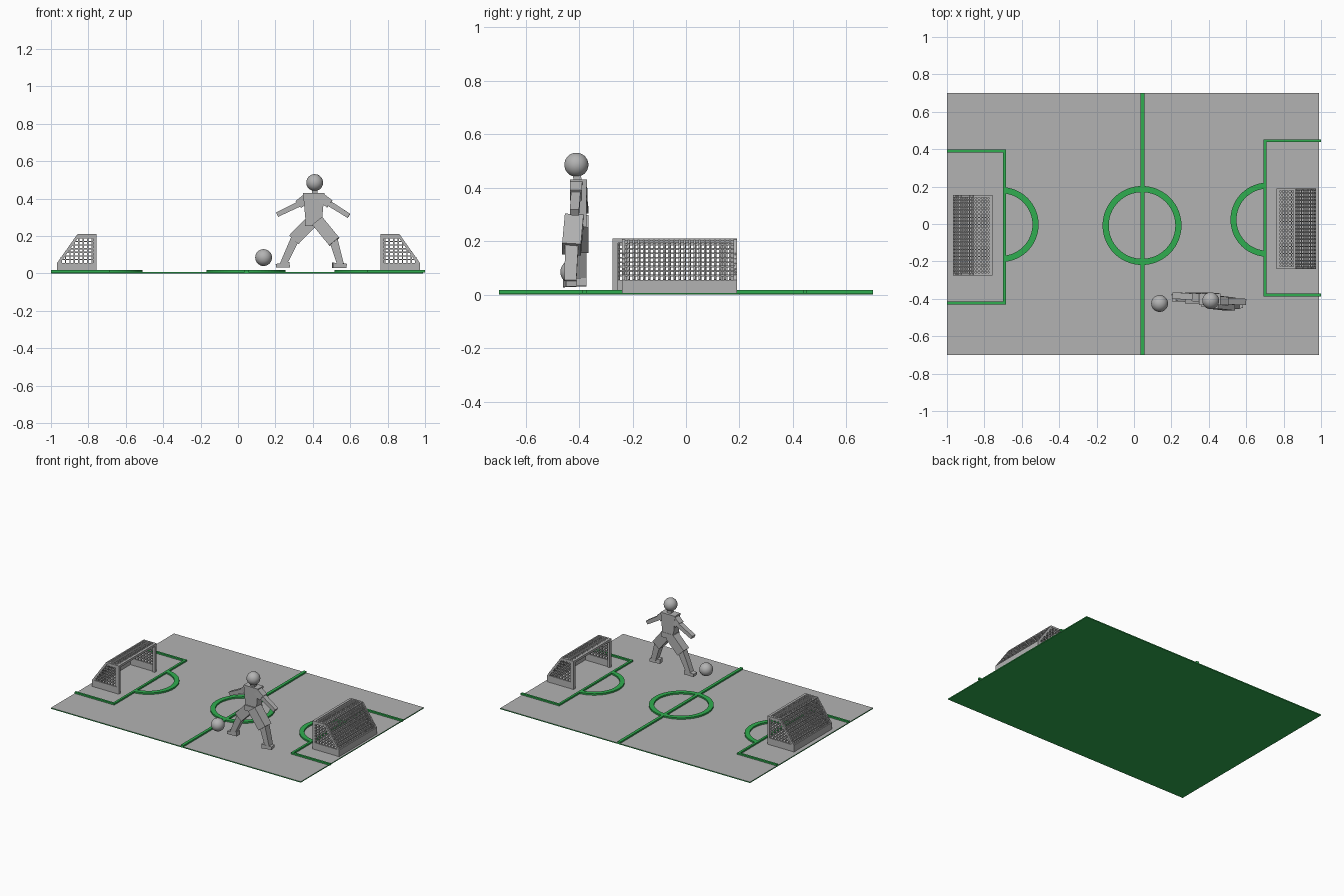
import bpy, bmesh, math
from mathutils import Vector, Matrix

if "Cube" in bpy.data.objects:
    bpy.data.objects.remove(bpy.data.objects["Cube"])


def material(name, rgb):
    m = bpy.data.materials.new(name)
    m.diffuse_color = (*rgb, 1)
    m.use_nodes = True
    m.node_tree.nodes["Principled BSDF"].inputs["Base Color"].default_value = m.diffuse_color
    return m


GREY = material("grey", (0.45, 0.45, 0.45))
GREEN = material("green", (0.03, 0.42, 0.08))


def finish(name, bm, mat):
    bmesh.ops.recalc_face_normals(bm, faces=bm.faces)
    me = bpy.data.meshes.new(name)
    bm.to_mesh(me)
    bm.free()
    me.materials.append(mat)
    ob = bpy.data.objects.new(name, me)
    bpy.context.collection.objects.link(ob)
    return ob


def add_box(bm, lo, hi):
    lo, hi = Vector(lo), Vector(hi)
    size = hi - lo
    mat = Matrix.Translation((lo + hi) / 2) @ Matrix.Diagonal((*map(abs, size), 1))
    bmesh.ops.create_cube(bm, size=1, matrix=mat)


def add_bar(bm, a, b, w0, d0, w1=None, d1=None):
    """Box from a to b; w is the width across y, d the other width, at each end."""
    a, b = Vector(a), Vector(b)
    axis = (b - a).normalized()
    ref = Vector((0, 1, 0)) if abs(axis.y) < 0.9 else Vector((1, 0, 0))
    side = axis.cross(ref).normalized()
    across = side.cross(axis)
    rings = []
    for p, w, d in ((a, w0, d0), (b, w1 or w0, d1 or d0)):
        rings.append([bm.verts.new(p + across * w / 2 * i + side * d / 2 * j)
                      for i, j in ((-1, -1), (1, -1), (1, 1), (-1, 1))])
    r, t = rings
    bm.faces.new(r)
    bm.faces.new(t)
    for i in range(4):
        k = (i + 1) % 4
        bm.faces.new((r[i], r[k], t[k], t[i]))


def box(name, lo, hi, mat):
    bm = bmesh.new()
    add_box(bm, lo, hi)
    return finish(name, bm, mat)


def limb(name, *args):
    bm = bmesh.new()
    add_bar(bm, *args)
    return finish(name, bm, GREY)


def ball(name, centre, r):
    bm = bmesh.new()
    bmesh.ops.create_uvsphere(bm, u_segments=32, v_segments=16, radius=r,
                              matrix=Matrix.Translation(centre))
    for f in bm.faces:
        f.smooth = True
    return finish(name, bm, GREY)


# Pitch: grey top, green sides and underside
Z0, Z1 = 0.007, 0.018
pitch = box("pitch", (-1, -0.7, 0), (0.99, 0.7, Z0), GREEN)
pitch.data.materials.append(GREY)
for p in pitch.data.polygons:
    p.material_index = 1 if p.normal.z > 0.5 else 0


# Raised markings
def line(name, x0, y0, x1, y1):
    box(name, (x0, y0, Z0 - 0.002), (x1, y1, Z1), GREEN)


def ring(name, cx, cy, r_out, r_in, start, end, n=48):
    bm = bmesh.new()
    closed = end - start >= 2 * math.pi - 0.001
    rows = []
    for i in range(n if closed else n + 1):
        a = start + (end - start) * i / n
        rows.append([bm.verts.new((cx + r * math.cos(a), cy + r * math.sin(a), z))
                     for r, z in ((r_in, Z0), (r_out, Z0), (r_out, Z1), (r_in, Z1))])
    for i in range(n):
        p, q = rows[i], rows[(i + 1) % len(rows)]
        for j in range(4):
            k = (j + 1) % 4
            bm.faces.new((p[j], p[k], q[k], q[j]))
    if not closed:
        bm.faces.new(rows[0])
        bm.faces.new(rows[-1])
    finish(name, bm, GREEN)


line("halfway_line", 0.035, -0.7, 0.056, 0.7)
ring("centre_circle", 0.043, -0.008, 0.211, 0.178, 0, 2 * math.pi, 64)
for tag, xf, xe, ya, yb in (("left", -0.693, -1.0, -0.43, 0.397),
                            ("right", 0.70, 1.0, -0.387, 0.453)):
    line(tag + "_box_front", xf - 0.008, ya, xf + 0.008, yb)
    line(tag + "_box_side_a", min(xf, xe), ya, max(xf, xe), ya + 0.015)
    line(tag + "_box_side_b", min(xf, xe), yb - 0.015, max(xf, xe), yb)
ring("left_arc", -0.71, -0.003, 0.20, 0.167, -1.48, 1.48)
ring("right_arc", 0.714, 0.023, 0.198, 0.166, math.pi - 1.48, math.pi + 1.48)


# Goals: d runs from the mouth towards the back
def goal(tag, x0, s, yc):
    half, depth, roof, top, low, floor = 0.215, 0.212, 0.098, 0.21, 0.055, Z0
    t = 0.007

    def P(d, y, z):
        return (x0 + s * d, yc + y, z)

    # frame: solid base walls, posts, crossbar and rear bars
    bm = bmesh.new()
    for e in (-1, 1):
        y = e * half
        yi = e * (half - 0.012)
        add_box(bm, P(0, y, floor), P(depth, yi, low))
        add_box(bm, P(0, y, floor), P(0.018, e * (half - 0.02), top))
        add_box(bm, P(0, y, top - 0.014), P(roof, yi, top))
        add_bar(bm, P(roof, e * (half - 0.006), top - 0.007),
                P(depth - 0.006, e * (half - 0.006), low - 0.005), 0.012, 0.014)
    add_box(bm, P(depth - 0.012, -half, floor), P(depth, half, low))
    add_box(bm, P(0, -half, top - 0.016), P(0.018, half, top))
    add_box(bm, P(roof - 0.006, -half, top - 0.01), P(roof + 0.004, half, top))
    finish(tag + "_goal_frame", bm, GREY)

    # net: roof, sloping back and both sides
    bm = bmesh.new()
    yy = half - 0.006
    path = [(0.01, top - 0.005), (roof, top - 0.005), (depth - 0.006, low)]
    for i in range(1, 22):
        y = -yy + 2 * yy * i / 22
        for (d0, z0), (d1, z1) in zip(path, path[1:]):
            add_bar(bm, P(d0, y, z0), P(d1, y, z1), t, t)
    for (d0, z0), (d1, z1), n in ((*path[:2], 5), (*path[1:], 9)):
        for i in range(1, n):
            f = i / n
            d, z = d0 + (d1 - d0) * f, z0 + (z1 - z0) * f
            add_bar(bm, P(d, -yy, z), P(d, yy, z), t, t)
    slope = (top - low) / (depth - roof)
    for e in (-1, 1):
        for i in range(1, 9):
            d = depth * i / 9
            z = top - max(0, d - roof) * slope
            add_bar(bm, P(d, e * yy, low - 0.01), P(d, e * yy, z), t, t)
        for i in range(1, 8):
            z = low + (top - low) * i / 8
            add_bar(bm, P(0, e * yy, z), P(roof + (top - z) / slope, e * yy, z), t, t)
    finish(tag + "_goal_net", bm, GREY)


goal("left", -0.757, -1, -0.06)
goal("right", 0.762, 1, -0.025)

# Football
ball("football", (0.137, -0.425, 0.085), 0.045)

# Player: head and body
ball("head", (0.41, -0.41, 0.486), 0.045)
limb("neck", (0.41, -0.405, 0.42), (0.41, -0.408, 0.45), 0.03, 0.03)
limb("shirt", (0.405, -0.402, 0.285), (0.405, -0.402, 0.43), 0.06, 0.088, 0.062, 0.115)

# Arms
limb("left_sleeve", (0.375, -0.398, 0.41), (0.325, -0.39, 0.37), 0.045, 0.048)
limb("left_arm", (0.33, -0.39, 0.373), (0.21, -0.382, 0.315), 0.036, 0.03, 0.034, 0.026)
limb("right_sleeve", (0.44, -0.41, 0.41), (0.49, -0.412, 0.372), 0.045, 0.048)
limb("right_arm", (0.485, -0.412, 0.376), (0.593, -0.417, 0.308), 0.036, 0.03, 0.034, 0.026)

# Shorts and legs
box("shorts_waist", (0.358, -0.44, 0.255), (0.455, -0.37, 0.292), GREY)
limb("left_shorts_leg", (0.39, -0.395, 0.275), (0.298, -0.395, 0.18), 0.06, 0.068)
limb("right_shorts_leg", (0.425, -0.418, 0.28), (0.515, -0.428, 0.17), 0.07, 0.068)
limb("left_shin", (0.305, -0.395, 0.185), (0.242, -0.392, 0.05), 0.045, 0.046, 0.04, 0.036)
limb("right_shin", (0.51, -0.428, 0.18), (0.548, -0.432, 0.05), 0.05, 0.046, 0.044, 0.036)
limb("left_foot", (0.276, -0.392, 0.047), (0.203, -0.394, 0.041), 0.04, 0.03, 0.04, 0.02)
limb("right_foot", (0.505, -0.44, 0.043), (0.578, -0.428, 0.041), 0.042, 0.03, 0.042, 0.022)
